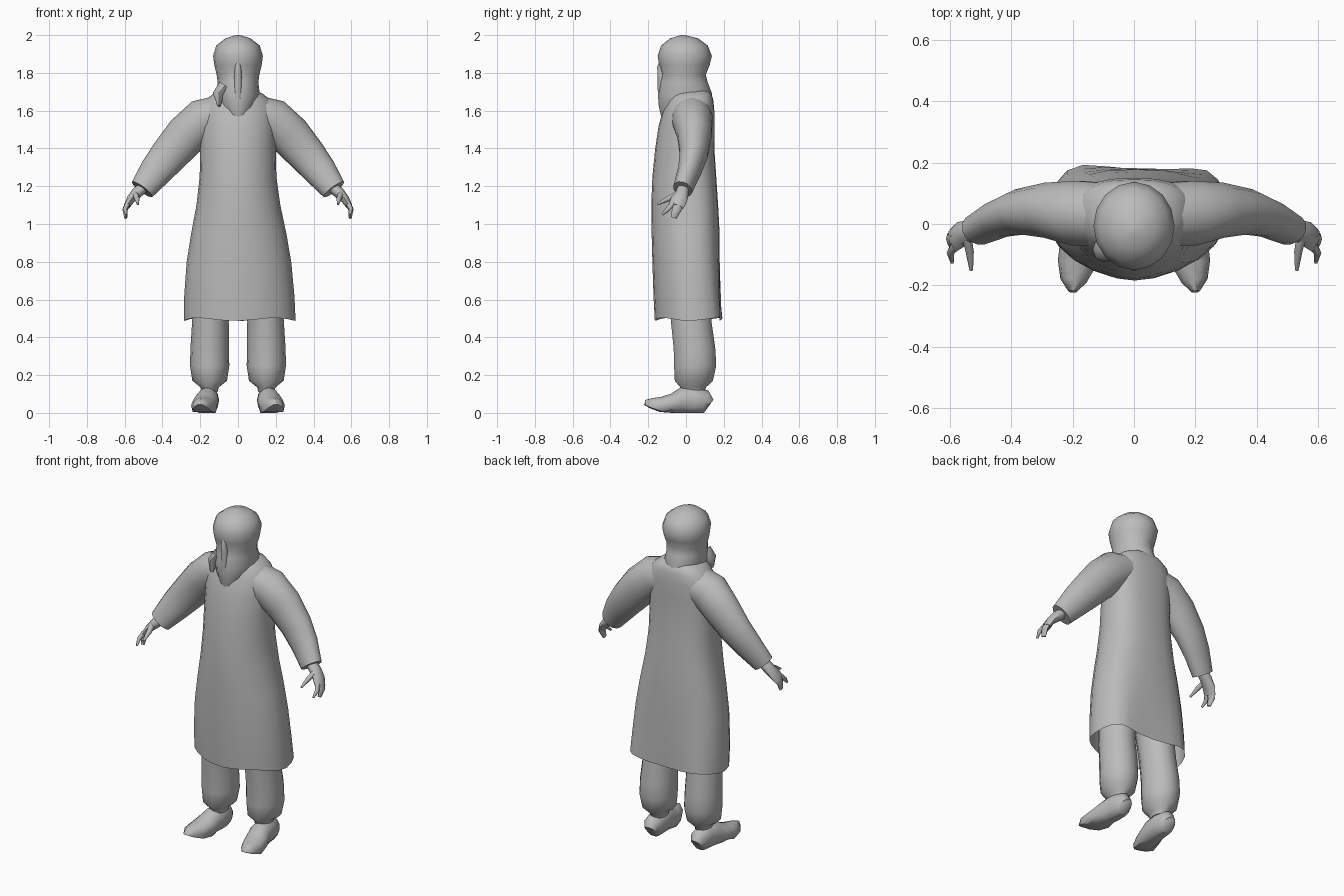
import bpy, bmesh, math
from mathutils import Vector

cloth = bpy.data.materials.new("plain_grey")
cloth.diffuse_color = (0.5, 0.5, 0.5, 1)


def finish(name, rings, cap_start=True, cap_end=True, angle=55):
    """Skin a list of point rings into one smooth object."""
    bm = bmesh.new()
    loops = [[bm.verts.new(p) for p in r] for r in rings]
    n = len(rings[0])
    for a, b in zip(loops, loops[1:]):
        for i in range(n):
            bm.faces.new((a[i], a[(i + 1) % n], b[(i + 1) % n], b[i]))
    # orient outward from a temporarily closed hull
    caps = [bm.faces.new(loops[0]), bm.faces.new(loops[-1])]
    bmesh.ops.recalc_face_normals(bm, faces=bm.faces[:])
    drop = [f for f, keep in zip(caps, (cap_start, cap_end)) if not keep]
    if drop:
        bmesh.ops.delete(bm, geom=drop, context='FACES_ONLY')
    me = bpy.data.meshes.new(name)
    bm.to_mesh(me)
    bm.free()
    me.materials.append(cloth)
    ob = bpy.data.objects.new(name, me)
    bpy.context.collection.objects.link(ob)
    bpy.ops.object.select_all(action='DESELECT')
    ob.select_set(True)
    bpy.context.view_layer.objects.active = ob
    bpy.ops.object.shade_smooth_by_angle(angle=math.radians(angle))
    return ob


def spow(v, e):
    return math.copysign(abs(v) ** e, v)


def upright(profile, n, back=1.0, side=0.5):
    """Rings from (z, centre x, half width, front y, back y)."""
    rings = []
    for z, xc, rx, yf, yb in profile:
        ym = yf + (yb - yf) * side
        ring = []
        for i in range(n):
            a = 2 * math.pi * i / n
            c, s = math.cos(a), math.sin(a)
            e = back if s > 0 else 1.0
            y = ym + (spow(s, e) * (yb - ym) if s > 0 else s * (ym - yf))
            ring.append(Vector((xc + rx * spow(c, e), y, z)))
        rings.append(ring)
    return rings


def tube(path, n, ref):
    """Rings from (x, y, z, half thickness, half depth along ref)."""
    pts = [Vector(p[:3]) for p in path]
    rings = []
    for k, p in enumerate(path):
        t = (pts[min(k + 1, len(pts) - 1)] - pts[max(k - 1, 0)]).normalized()
        u = t.cross(Vector(ref)).normalized()
        v = u.cross(t)
        rings.append([pts[k] + u * p[3] * math.cos(2 * math.pi * i / n)
                      + v * p[4] * math.sin(2 * math.pi * i / n) for i in range(n)])
    return rings


def both_sides(name, rings, **kw):
    for s, label in ((1, "left"), (-1, "right")):
        finish(label + "_" + name,
               [[Vector((p.x * s, p.y, p.z)) for p in r] for r in rings], **kw)


# long robe, open at the hem
robe = upright([
    (0.495, .01, .295, -.165, .195), (0.62, .007, .292, -.172, .19),
    (0.80, .005, .277, -.178, .182), (0.95, .004, .252, -.182, .178),
    (1.10, .002, .222, -.184, .170), (1.25, 0, .203, -.178, .160),
    (1.40, 0, .200, -.163, .150), (1.52, 0, .200, -.145, .150),
    (1.60, 0, .195, -.122, .150), (1.655, 0, .175, -.10, .145),
    (1.69, 0, .13, -.09, .135), (1.71, 0, .08, -.07, .11)], 24, back=.75, side=.55)
# hem folds fade out upward
for ring, k in zip(robe[:3], (1, .5, .2)):
    for i, p in enumerate(ring):
        fold = math.sin(i * math.pi / 3 - 1.2)
        if p.y > .05:
            p.y += .018 * k * fold
        p.z += .008 * k * fold
finish("robe", robe, cap_start=False)

# wrapped head with cloth falling over the neck
head = upright([
    (1.57, 0, .065, -.132, .09), (1.63, 0, .10, -.145, .13),
    (1.69, 0, .115, -.146, .138), (1.75, 0, .108, -.138, .115),
    (1.79, 0, .113, -.128, .105), (1.84, 0, .125, -.142, .125),
    (1.89, 0, .132, -.15, .137), (1.945, 0, .115, -.132, .115),
    (1.982, 0, .068, -.085, .065), (2.0, 0, .012, -.03, -.005)], 16)
finish("head_wrap", head)

# low ridge down the face cloth
finish("face_ridge", tube([
    (0, -.125, 1.87, .012, .012), (0, -.135, 1.83, .018, .016),
    (0, -.128, 1.78, .022, .020), (0, -.126, 1.72, .024, .022),
    (0, -.128, 1.66, .02, .018)], 8, (1, 0, 0)))

# loose scarf corner on one shoulder
finish("scarf_corner", tube([
    (-.07, -.08, 1.73, .035, .04), (-.105, -.085, 1.685, .03, .04),
    (-.10, -.11, 1.625, .008, .012)], 8, (0, 1, 0)))

# sleeves
both_sides("sleeve", tube([
    (.08, .03, 1.585, .10, .105), (.185, .035, 1.55, .115, .108),
    (.275, .045, 1.468, .112, .092), (.365, .04, 1.365, .10, .075),
    (.435, .018, 1.28, .088, .062), (.507, -.018, 1.183, .067, .052)], 14, (0, 1, 0)))

# hands: palm, two fingers and thumb
both_sides("palm", tube([
    (.495, -.012, 1.20, .03, .032), (.535, -.022, 1.165, .03, .036),
    (.568, -.036, 1.13, .023, .044), (.588, -.052, 1.095, .017, .042)], 8, (0, 1, 0)))
both_sides("outer_fingers", tube([
    (.583, -.038, 1.11, .016, .027), (.598, -.05, 1.075, .014, .025),
    (.594, -.066, 1.033, .008, .016)], 8, (0, 1, 0)))
both_sides("index_finger", tube([
    (.583, -.068, 1.11, .014, .016), (.598, -.095, 1.08, .012, .013),
    (.592, -.125, 1.05, .006, .006)], 8, (0, 1, 0)))
both_sides("thumb", tube([
    (.545, -.04, 1.16, .016, .018), (.535, -.09, 1.135, .014, .015),
    (.53, -.15, 1.105, .006, .006)], 8, (0, 1, 0)))

# baggy trousers
both_sides("trouser_leg", upright([
    (.11, .15, .042, -.025, .10), (.135, .15, .048, -.032, .108),
    (.17, .15, .092, -.062, .145), (.25, .15, .104, -.066, .163),
    (.34, .15, .102, -.068, .158), (.48, .146, .097, -.082, .138),
    (.62, .135, .10, -.095, .13), (.80, .115, .112, -.10, .13)], 14))

# curled-toe shoes, with flattened soles
shoe = tube([
    (.155, .118, .045, .04, .035), (.156, .10, .062, .062, .052),
    (.158, .04, .07, .075, .058), (.163, -.02, .068, .07, .062),
    (.175, -.07, .052, .054, .067), (.187, -.13, .044, .045, .062),
    (.197, -.185, .05, .033, .043), (.2, -.22, .063, .01, .014)], 12, (1, 0, 0))
for ring in shoe:
    low = .004 + max(0, -ring[0].y - .12) * .45
    for p in ring:
        if p.z < .025 + (low - .004):
            p.z = low
both_sides("shoe", shoe)

# rest the soles on the floor
lowest = min(v.co.z for o in bpy.data.objects for v in o.data.vertices)
for o in bpy.data.objects:
    if o.name.endswith("shoe"):
        o.location.z -= lowest
